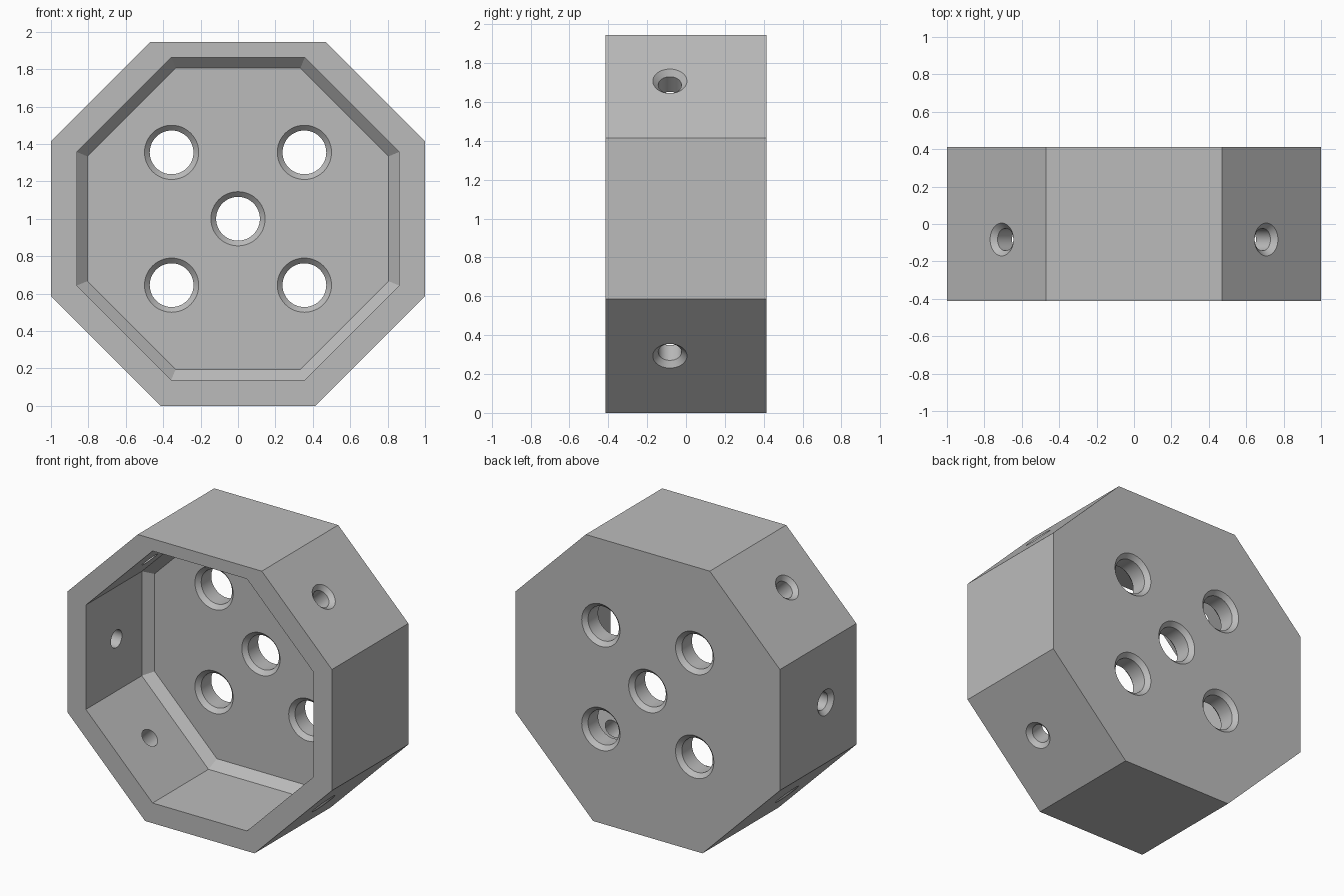
import bpy, bmesh, math
from mathutils import Matrix, Vector

if "Cube" in bpy.data.objects:
    bpy.data.objects.remove(bpy.data.objects["Cube"], do_unlink=True)

HALF = 0.413         # half the depth of the housing
CZ = 1.0             # height of the octagon centre
TOP = 1.945          # flat top is trimmed lower than the other sides
FLOOR = 0.248        # y of the pocket floor
K = math.tan(math.pi / 8)

grey = bpy.data.materials.new("plain grey")
grey.use_nodes = True
colour = (0.5, 0.5, 0.5, 1)
grey.diffuse_color = colour
grey.node_tree.nodes["Principled BSDF"].inputs["Base Color"].default_value = colour


def octagon(bm, a, y, top=None):
    """Ring of eight vertices with apothem a, optionally with a lowered top."""
    h = a * K
    t = a if top is None else top
    w = h + a - t
    pts = [(h, -a), (a, -h), (a, h), (w, t), (-w, t), (-a, h), (-a, -h), (-h, -a)]
    return [bm.verts.new((x, y, CZ + z)) for x, z in pts]


def bridge(bm, r0, r1):
    n = len(r0)
    for i in range(n):
        j = (i + 1) % n
        bm.faces.new((r0[i], r0[j], r1[j], r1[i]))


def lathe(bm, profile, origin, axis, steps=48):
    """Closed solid turned from (radius, distance) pairs around axis."""
    rot = Vector((0, 0, 1)).rotation_difference(Vector(axis)).to_matrix().to_4x4()
    mat = Matrix.Translation(origin) @ rot
    rings = []
    for r, d in profile:
        rings.append([bm.verts.new(mat @ Vector((r * math.cos(t), r * math.sin(t), d)))
                      for t in (2 * math.pi * i / steps for i in range(steps))])
    for r0, r1 in zip(rings, rings[1:]):
        bridge(bm, r0, r1)
    bm.faces.new(rings[0])
    bm.faces.new(rings[-1])


def finish(bm, name):
    bmesh.ops.recalc_face_normals(bm, faces=bm.faces)
    mesh = bpy.data.meshes.new(name)
    bm.to_mesh(mesh)
    bm.free()
    mesh.materials.append(grey)
    obj = bpy.data.objects.new(name, mesh)
    bpy.context.collection.objects.link(obj)
    return obj


# Housing: octagonal cup, open at the front, with a chamfer around its floor
bm = bmesh.new()
rings = [octagon(bm, 1.0, HALF, TOP - CZ), octagon(bm, 1.0, -HALF, TOP - CZ),
         octagon(bm, 0.862, -HALF), octagon(bm, 0.862, FLOOR - 0.057),
         octagon(bm, 0.805, FLOOR)]
for a, b in zip(rings, rings[1:]):
    bridge(bm, a, b)
bm.faces.new(rings[0])
bm.faces.new(rings[-1])
housing = finish(bm, "octagonal_housing")

# Floor holes: straight bores chamfered on both faces
bm = bmesh.new()
e, c, r = 0.01, 0.028, 0.117
floor_profile = [(r + c + e, FLOOR - e), (r, FLOOR + c), (r, HALF - c), (r + c + e, HALF + e)]
p = 0.355
for x, z in [(0, 0), (p, p), (-p, p), (p, -p), (-p, -p)]:
    lathe(bm, floor_profile, (x, 0, CZ + z), (0, 1, 0))

# Side holes: countersunk from outside, on the four diagonals and the right wall
side_profile = [(0.06, 0.8), (0.06, 0.972), (0.098, 1.01)]
for deg in (45, 135, 180, 225, 315):
    t = math.radians(deg)
    lathe(bm, side_profile, (0, -0.083, CZ), (math.cos(t), 0, math.sin(t)))
cutter = finish(bm, "hole_cutter")
cutter.hide_render = True

# Cut the holes, then drop the cutter
mod = housing.modifiers.new("holes", "BOOLEAN")
mod.operation = "DIFFERENCE"
mod.solver = "EXACT"
mod.object = cutter
bpy.ops.object.select_all(action="DESELECT")
bpy.context.view_layer.objects.active = housing
housing.select_set(True)
bpy.ops.object.modifier_apply(modifier=mod.name)
bpy.data.objects.remove(cutter, do_unlink=True)
bpy.ops.object.shade_smooth_by_angle(angle=math.radians(25))
